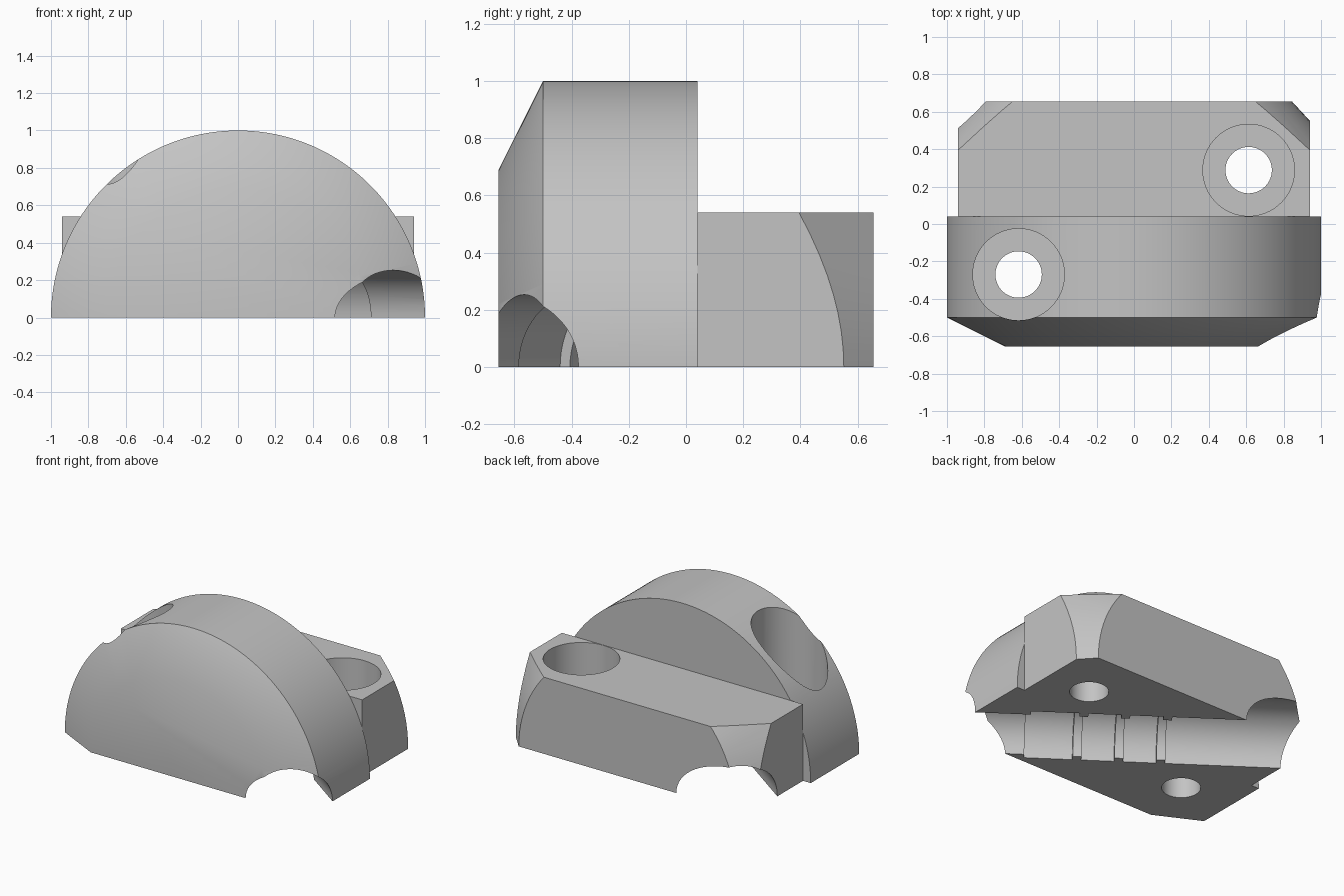
import bpy, bmesh, math

cube = bpy.data.objects.get("Cube")
if cube:
    bpy.data.objects.remove(cube, do_unlink=True)

HALF_Y = 0.655      # half depth of the part
STEP_Y = 0.04       # where the dome ends and the block begins
BLOCK_X, BLOCK_Z = 0.94, 0.54
FLOOR_Z = 0.25      # bottom of the screw head pockets
TILT = math.radians(35.3)
WIDE, NARROW = 0.295, 0.253   # groove radius, and radius at its ribs and lip

grey = bpy.data.materials.new("plain_grey")
grey.use_nodes = True
colour = (0.55, 0.55, 0.55, 1)
grey.diffuse_color = colour
grey.node_tree.nodes["Principled BSDF"].inputs["Base Color"].default_value = colour


def make_object(name, bm):
    bmesh.ops.recalc_face_normals(bm, faces=bm.faces)
    mesh = bpy.data.meshes.new(name)
    bm.to_mesh(mesh)
    bm.free()
    mesh.materials.append(grey)
    obj = bpy.data.objects.new(name, mesh)
    bpy.context.collection.objects.link(obj)
    return obj


def turned(name, stations, sides=96, half=False):
    """Turn (distance, radius) stations about the y axis, fully or as an upper half."""
    bm = bmesh.new()
    count = sides + 1 if half else sides
    sweep = math.pi if half else 2 * math.pi
    rings = []
    for y, r in stations:
        angles = [sweep * i / sides for i in range(count)]
        rings.append([bm.verts.new((r * math.cos(a), y, r * math.sin(a))) for a in angles])
    for a, b in zip(rings, rings[1:]):
        for i in range(count):
            j = (i + 1) % count
            bm.faces.new((a[i], a[j], b[j], b[i]))
    bm.faces.new(rings[0])
    bm.faces.new(rings[-1])
    return make_object(name, bm)


def boolean(target, tool, operation):
    mod = target.modifiers.new(operation.lower(), 'BOOLEAN')
    mod.operation = operation
    mod.solver = 'EXACT'
    mod.object = tool
    bpy.context.view_layer.objects.active = target
    bpy.ops.object.modifier_apply(modifier=mod.name)
    bpy.data.objects.remove(tool, do_unlink=True)


# Half-round dome with a bevelled front
body = turned("clamp_body", [(-HALF_Y, 0.69), (-0.5, 1), (STEP_Y, 1)], half=True)

# Low rear block, its back corners trimmed by a cone
bm = bmesh.new()
bmesh.ops.create_cube(bm, size=1)
for v in bm.verts:
    v.co.x *= 2 * BLOCK_X
    v.co.y = HALF_Y if v.co.y > 0 else STEP_Y
    v.co.z = BLOCK_Z if v.co.z > 0 else 0
block = make_object("rear_block", bm)
cone = turned("corner_cone", [(-0.1, 1.54), (HALF_Y, 0.845), (HALF_Y + 0.1, 0.753)])
boolean(block, cone, 'INTERSECT')
boolean(body, block, 'UNION')

# Diagonal cable groove with three gripping ribs and a narrow lip at the front
profile = [(-1.6, WIDE)]
for middle in (-0.19, 0.077, 0.343):
    a, b = middle - 0.028, middle + 0.028
    profile += [(a, WIDE), (a, NARROW), (b, NARROW), (b, WIDE)]
profile += [(0.68, WIDE), (0.68, NARROW), (1.6, NARROW)]
groove = turned("groove_cutter", profile, sides=64)
groove.rotation_euler.z = math.atan2(-math.cos(TILT), -math.sin(TILT))
groove.location = (0.01, 0.015, 0)
boolean(body, groove, 'DIFFERENCE')

# Two counterbored screw holes, diagonally opposite
for x, y in ((-0.617, -0.27), (0.613, 0.288)):
    hole = turned("screw_hole_cutter",
                  [(-0.1, 0.124), (FLOOR_Z, 0.124), (FLOOR_Z, 0.245), (1.3, 0.245)], sides=64)
    hole.rotation_euler.x = math.pi / 2
    hole.location = (x, y, 0)
    boolean(body, hole, 'DIFFERENCE')

# Smooth round walls, crisp edges
bpy.ops.object.select_all(action='DESELECT')
body.select_set(True)
bpy.context.view_layer.objects.active = body
bpy.ops.object.shade_smooth_by_angle(angle=math.radians(30))
